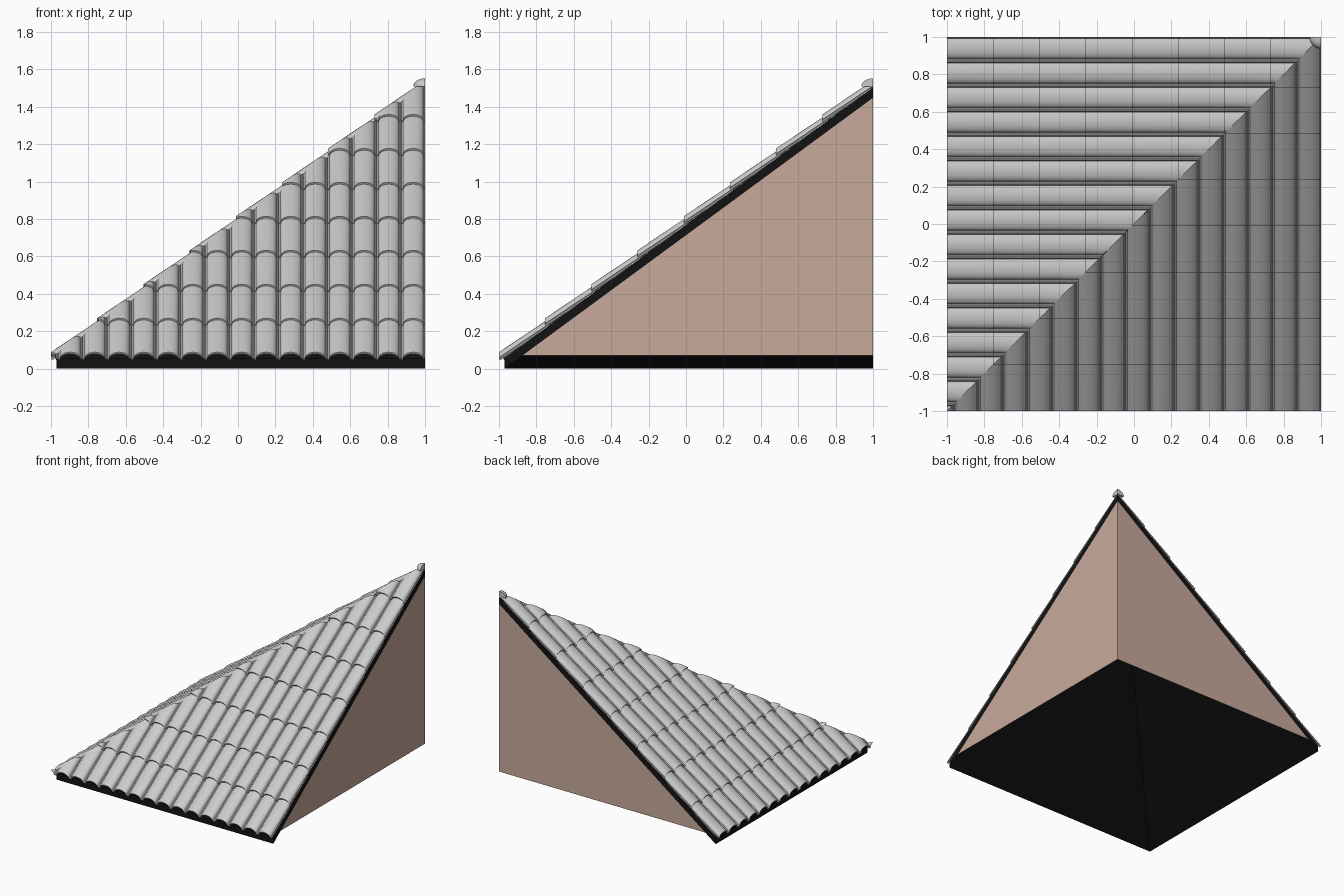
import bpy, bmesh, math
from mathutils import Vector

if "Cube" in bpy.data.objects:
    bpy.data.objects.remove(bpy.data.objects["Cube"])

SLOPE = 0.735          # rise of the roof per unit of run
EAVE = -0.97           # plan position of the eave boards
THICK = 0.055          # vertical thickness of the roof deck
PITCH = 0.131          # spacing of the tile columns
ROW = 0.247            # plan length of one tile course


def material(name, rgb):
    m = bpy.data.materials.new(name)
    m.diffuse_color = (*rgb, 1)
    m.use_nodes = True
    m.node_tree.nodes["Principled BSDF"].inputs["Base Color"].default_value = m.diffuse_color
    return m


def finish(bm, name, mat=None):
    me = bpy.data.meshes.new(name)
    bm.to_mesh(me)
    bm.free()
    ob = bpy.data.objects.new(name, me)
    bpy.context.collection.objects.link(ob)
    if mat:
        me.materials.append(mat)
    return ob


def smooth(ob, angle=35):
    bpy.ops.object.select_all(action='DESELECT')
    ob.select_set(True)
    bpy.context.view_layer.objects.active = ob
    bpy.ops.object.shade_smooth_by_angle(angle=math.radians(angle))


def deck_z(t):
    return THICK + SLOPE * (t - EAVE)


black = material("black_board", (0.006, 0.006, 0.006))
plaster = material("plaster", (0.58, 0.40, 0.33))

# Roof deck: two sloping panels folded along the hip, open underneath
bm = bmesh.new()
plan = [(EAVE, EAVE), (1, EAVE), (1, 1), (EAVE, 1)]
top = [bm.verts.new((x, y, deck_z(min(x, y)))) for x, y in plan]
low = [bm.verts.new((x, y, deck_z(min(x, y)) - THICK)) for x, y in plan]
for a, b, c in ((0, 1, 2), (0, 2, 3)):
    bm.faces.new((top[a], top[b], top[c]))
    bm.faces.new((low[c], low[b], low[a]))
for i in range(4):
    j = (i + 1) % 4
    bm.faces.new((low[i], low[j], top[j], top[i]))
finish(bm, "roof_deck", black)

# Gable walls closing the two cut sides
base = 0.07
toe = EAVE + base / SLOPE
peak = deck_z(1) - THICK
for name, pts in (("right_wall", [(1, toe, base), (1, 1, base), (1, 1, peak)]),
                  ("back_wall", [(1, 1, base), (toe, 1, base), (1, 1, peak)])):
    bm = bmesh.new()
    bm.faces.new([bm.verts.new(p) for p in pts])
    finish(bm, name, plaster)


# Tile cross-section: round barrel, then a flat pan with a small lip
def section():
    pts = []
    for k in range(16, -1, -1):
        c = 0.937 - PITCH * k
        pts.append((c - 0.064, 0.0))
        for i in range(11):
            a = math.pi * i / 10
            pts.append((c - 0.054 * math.cos(a), 0.004 + 0.030 * math.sin(a)))
        pts += [(c + 0.056, 0.0), (c + 0.059, 0.006), (c + 0.063, 0.006)]
    return pts


def tile_slope(name, swap):
    bm = bmesh.new()
    prof = section()
    for r in range(8):
        y0 = -1 + ROW * r
        y1 = y0 + ROW + 0.02
        # front-bottom, front-top, back-top, back-bottom of the course
        ring = [(y0 + 0.006, 0.007), (y0, 0.021), (y1, 0.004), (y1, -0.008)]
        rows = [[bm.verts.new((x, y, deck_z(y) + lift + h)) for x, h in prof]
                for y, lift in ring]
        for a in range(4):
            p, q = rows[a], rows[(a + 1) % 4]
            for i in range(len(prof) - 1):
                bm.faces.new((p[i], p[i + 1], q[i + 1], q[i]))
    # mitre along the hip and trim at the cut sides
    for co, no in (((0, 0, 0), (-1, 1, 0)), ((1, 0, 0), (1, 0, 0)),
                   ((0, 1, 0), (0, 1, 0)), ((-1, 0, 0), (-1, 0, 0))):
        bmesh.ops.bisect_plane(bm, geom=bm.verts[:] + bm.edges[:] + bm.faces[:],
                               dist=1e-6, plane_co=co, plane_no=no, clear_outer=True)
    if swap:
        for v in bm.verts:
            v.co = Vector((v.co.y, v.co.x, v.co.z))
    bmesh.ops.recalc_face_normals(bm, faces=bm.faces[:])
    smooth(finish(bm, name))


tile_slope("front_tiles", False)
tile_slope("left_tiles", True)

# Peak cap: quarter of a low dome with a straight rim
bm = bmesh.new()
bmesh.ops.create_uvsphere(bm, u_segments=24, v_segments=12, radius=1)
for v in bm.verts:
    v.co = Vector((1 + 0.062 * v.co.x, 1 + 0.062 * v.co.y, 1.512 + 0.04 * v.co.z))
for co, no in (((1, 1, 0), (1, 0, 0)), ((1, 1, 0), (0, 1, 0)),
               ((1, 1, 1.508), (0, 0, -1))):
    res = bmesh.ops.bisect_plane(bm, geom=bm.verts[:] + bm.edges[:] + bm.faces[:],
                                 dist=1e-6, plane_co=co, plane_no=no, clear_outer=True)
    cut = [e for e in res['geom_cut'] if isinstance(e, bmesh.types.BMEdge)]
    bmesh.ops.edgeloop_fill(bm, edges=cut)
smooth(finish(bm, "peak_cap"))
